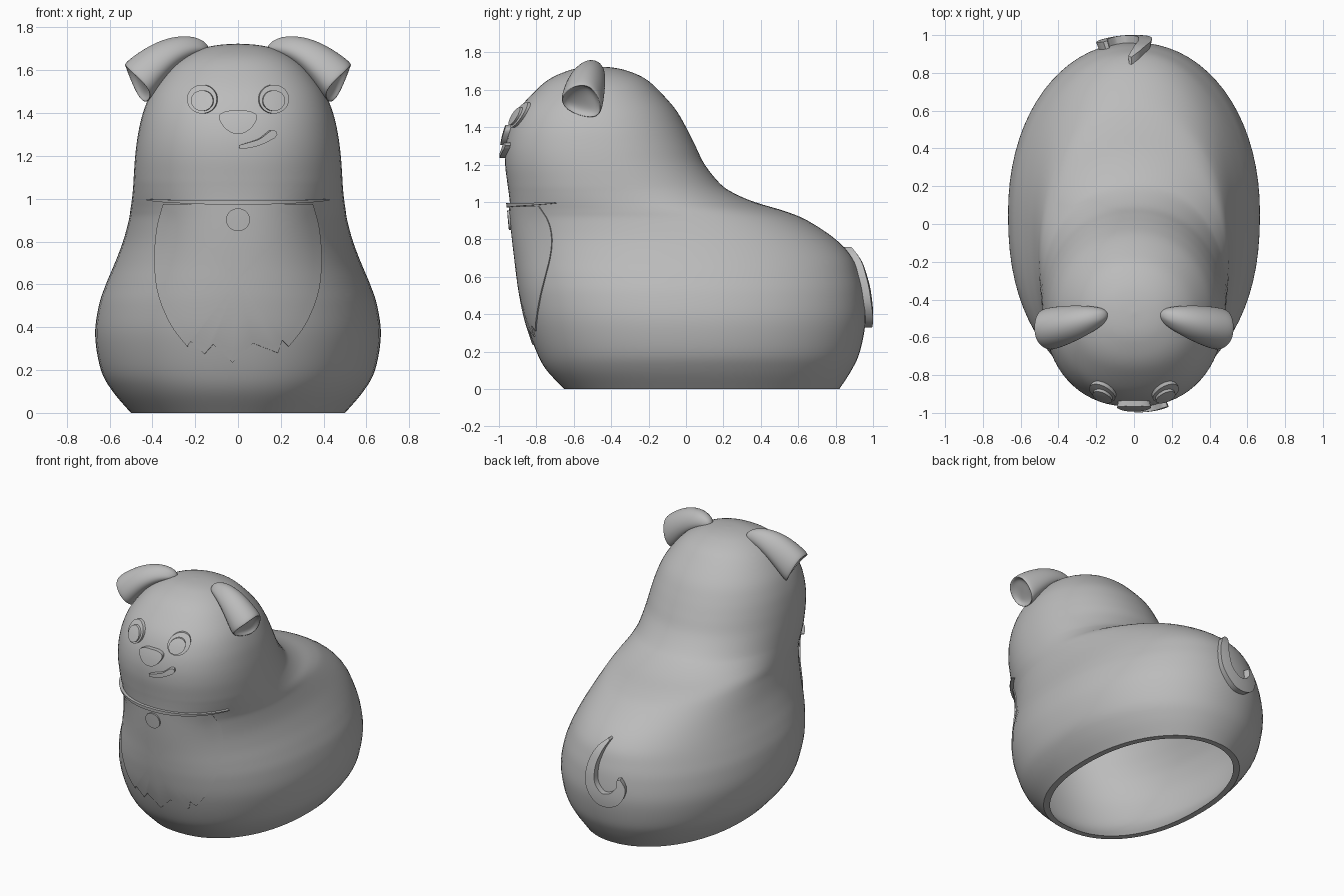
import bpy, bmesh
from math import sin, cos, pi, hypot
from mathutils import Vector

cube = bpy.data.objects.get("Cube")
if cube:
    bpy.data.objects.remove(cube)

grey = bpy.data.materials.new("plain_grey")
grey.use_nodes = True
COLOUR = (0.5, 0.5, 0.5, 1)
grey.diffuse_color = COLOUR
grey.node_tree.nodes["Principled BSDF"].inputs["Base Color"].default_value = COLOUR

# Body sections: height, front y, back y, half width
SECTIONS = [
    (0, -.65, .82, .50), (.1, -.745, .885, .585), (.2, -.80, .93, .64),
    (.36, -.855, .96, .667), (.5, -.885, .952, .65), (.6, -.90, .93, .617),
    (.7, -.912, .89, .575), (.8, -.924, .80, .537), (.9, -.934, .65, .51),
    (.95, -.938, .53, .502), (1, -.942, .365, .495), (1.05, -.948, .25, .49),
    (1.1, -.955, .18, .487), (1.2, -.967, .10, .48), (1.3, -.964, .05, .467),
    (1.4, -.94, 0, .444), (1.5, -.89, -.06, .402), (1.6, -.80, -.15, .328),
    (1.66, -.725, -.22, .255), (1.7, -.635, -.31, .17), (1.718, -.56, -.39, .09),
    (1.724, -.47, -.47, 0)]
FRONT_POWER, BACK_POWER = 2.25, 2.1


def spline(points, steps):
    """Smooth curve through points of any dimension."""
    out = []
    for i in range(len(points) - 1):
        quad = [points[max(i - 1, 0)], points[i], points[i + 1],
                points[min(i + 2, len(points) - 1)]]
        for s in range(steps):
            t = s / steps
            out.append(tuple(
                b + t * (c - a) / 2 + t * t * (a - 2.5 * b + 2 * c - d / 2)
                + t ** 3 * (1.5 * (b - c) + (d - a) / 2)
                for a, b, c, d in zip(*quad)))
    return out + [points[-1]]


PROFILE = spline(SECTIONS, 5)


def on_surface(x, z, back=False):
    """Point on the body skin and its horizontal outward direction."""
    for lo, hi in zip(PROFILE, PROFILE[1:]):
        if lo[0] <= z <= hi[0]:
            break
    t = (z - lo[0]) / (hi[0] - lo[0])
    _, front, rear, width = [a + t * (b - a) for a, b in zip(lo, hi)]
    power = BACK_POWER if back else FRONT_POWER
    side = 1 if back else -1
    depth = max(0, 1 - min(1, abs(x) / width) ** power) ** (1 / power)
    radius = (rear - front) / 2
    y = (front + rear) / 2 + side * radius * depth
    normal = Vector((x / width ** 2, side * depth / radius, 0)).normalized()
    return Vector((x, y, z)), normal


def finish(name, bm):
    bmesh.ops.recalc_face_normals(bm, faces=bm.faces)
    mesh = bpy.data.meshes.new(name)
    bm.to_mesh(mesh)
    bm.free()
    mesh.materials.append(grey)
    for poly in mesh.polygons:
        poly.use_smooth = True
    obj = bpy.data.objects.new(name, mesh)
    bpy.context.collection.objects.link(obj)
    return obj


def loft(rows, closed=True):
    """Skin a list of equal-length point rows."""
    bm = bmesh.new()
    verts = [[bm.verts.new(p) for p in row] for row in rows]
    count = len(rows[0])
    for a, b in zip(verts, verts[1:]):
        for j in range(count if closed else count - 1):
            k = (j + 1) % count
            bm.faces.new((a[j], a[k], b[k], b[j]))
    bmesh.ops.remove_doubles(bm, verts=bm.verts, dist=1e-5)
    return bm


def raised(name, rows, thick, closed=True, back=False):
    """Plate following the skin, from rows of (x, z) points."""
    sink = 0.012
    rows3d = [[on_surface(x, z, back)[0] - sink * on_surface(x, z, back)[1]
               for x, z in row] for row in rows]
    bm = loft(rows3d, closed)
    extruded = bmesh.ops.extrude_face_region(bm, geom=bm.faces[:])
    for v in extruded["geom"]:
        if isinstance(v, bmesh.types.BMVert):
            v.co += on_surface(v.co.x, v.co.z, back)[1] * (thick + sink)
    obj = finish(name, bm)
    plates.append(obj)
    return obj


def fill(outline, centre, rings=8):
    """Concentric rows of an outline shrinking to its centre."""
    cx, cz = centre
    return [[(cx + (x - cx) * r / rings, cz + (z - cz) * r / rings)
             for x, z in outline] for r in range(rings, -1, -1)]


def disc(name, x, z, radius, thick):
    ring = [(x + radius * cos(a * pi / 18), z + radius * sin(a * pi / 18))
            for a in range(36)]
    return raised(name, fill(ring, (x, z), 3), thick)


def ribbon(name, path, thick, back=False):
    """Raised strip along (x, z, half width) points."""
    pts = spline(path, 8)
    rows = []
    for i, (x, z, w) in enumerate(pts):
        a, b = pts[max(i - 1, 0)], pts[min(i + 1, len(pts) - 1)]
        dx, dz = b[0] - a[0], b[1] - a[1]
        size = hypot(dx, dz)
        rows.append([(x - dz / size * w * s, z + dx / size * w * s)
                     for s in (-1, -.5, 0, .5, 1)])
    return raised(name, rows, thick, closed=False, back=back)


plates = []

# Hollow body, open underneath with a flat rim
def body_row(section, inset, segments=72):
    z, front, rear, width = section
    front, rear, width = front + inset, rear - inset, width - inset
    middle, radius = (front + rear) / 2, (rear - front) / 2
    row = []
    for j in range(segments):
        c, s = cos(2 * pi * j / segments), sin(2 * pi * j / segments)
        e = 2 / (BACK_POWER if s > 0 else FRONT_POWER)
        row.append((max(width, 0) * abs(c) ** e * (1 if c > 0 else -1),
                    middle + max(radius, 0) * abs(s) ** e * (1 if s > 0 else -1),
                    z * (1 - inset / 2)))
    return row


inner = [s for s in PROFILE if s[3] > 0.06]
skin = [body_row(s, 0.04) for s in reversed(inner)]
tip = Vector((0, -.47, skin[0][0][2] + .002))
skin.insert(0, [tip] * len(skin[0]))
plates.append(finish("body", loft(skin + [body_row(s, 0) for s in PROFILE])))

# Folded ears: sections run from the crown to the open outer end
EAR = [
    [(.08, -.47, 1.69)] * 5,
    [(.20, -.44, 1.65), (.20, -.425, 1.73), (.21, -.49, 1.785),
     (.21, -.56, 1.75), (.20, -.58, 1.68)],
    [(.33, -.43, 1.56), (.35, -.42, 1.68), (.37, -.50, 1.765),
     (.38, -.61, 1.73), (.29, -.66, 1.62)],
    [(.435, -.45, 1.41), (.505, -.435, 1.54), (.545, -.51, 1.65),
     (.53, -.66, 1.62), (.38, -.70, 1.49)]]
for side, label in ((1, "left"), (-1, "right")):
    bm = loft([[(side * x, y, z) for x, y, z in ring] for ring in EAR])
    end = [v for v in bm.verts if any(
        (v.co - Vector((side * x, y, z))).length < .001 for x, y, z in EAR[-1])]
    cap = bmesh.ops.contextual_create(bm, geom=end)["faces"]
    bmesh.ops.recalc_face_normals(bm, faces=bm.faces)
    bmesh.ops.inset_individual(bm, faces=cap, thickness=.025, depth=0)
    bmesh.ops.inset_individual(bm, faces=cap, thickness=.02, depth=-.04)
    ear = finish(label + "_ear", bm)
    ear.modifiers.new("rounding", "SUBSURF").levels = 3
    ear.modifiers["rounding"].render_levels = 3

    # Eye with raised pupil
    disc(label + "_eye", side * .162, 1.465, .067, .018)
    disc(label + "_pupil", side * .157, 1.458, .048, .032)

# Nose and crooked smile
half_nose = [(0, 1.412), (.045, 1.41), (.078, 1.395), (.082, 1.37),
             (.058, 1.33), (.025, 1.307), (0, 1.304)]
nose = half_nose + [(-x, z) for x, z in half_nose[-2:0:-1]]
nose = spline(nose + nose[:1], 4)[:-1]
raised("nose", fill(nose, (0, 1.365), 4), .03)
ribbon("mouth", [(.005, 1.242, .008), (.05, 1.25, .013), (.10, 1.266, .014),
                 (.135, 1.288, .017), (.155, 1.302, .018), (.17, 1.308, .008)], .03)

# Chest patch with a ragged lower edge
flank = spline([(.345, .975), (.375, .86), (.386, .7), (.368, .55),
                (.31, .41), (.235, .31)], 5)
rags = [(.205, .34), (.185, .28), (.07, .325), (-.025, .235), (-.115, .32),
        (-.155, .275), (-.225, .34)]
chest = flank + rags + [(-x, z) for x, z in reversed(flank)]
chest += [(.345 * i / 8, .975) for i in range(-7, 8)]
raised("chest_patch", fill(chest, (0, .62), 10), .007)

# Collar and tag
ribbon("collar", [(-.41, .995, .003), (-.3, .988, .007), (0, .982, .011),
                  (.3, .988, .007), (.41, .995, .003)], .02)
disc("collar_tag", 0, .902, .053, .018)

# Curled tail on the rump
ribbon("tail", [(-.02, .755, .008), (.02, .69, .022), (.052, .58, .03),
                (.045, .46, .037), (-.025, .38, .045), (-.11, .39, .045),
                (-.155, .46, .032), (-.14, .53, .01)], .04, back=True)

# Keep plate borders and the base rim crisp
bpy.ops.object.select_all(action="DESELECT")
for obj in plates:
    obj.select_set(True)
bpy.context.view_layer.objects.active = plates[0]
bpy.ops.object.shade_smooth_by_angle(angle=pi / 4.5)
